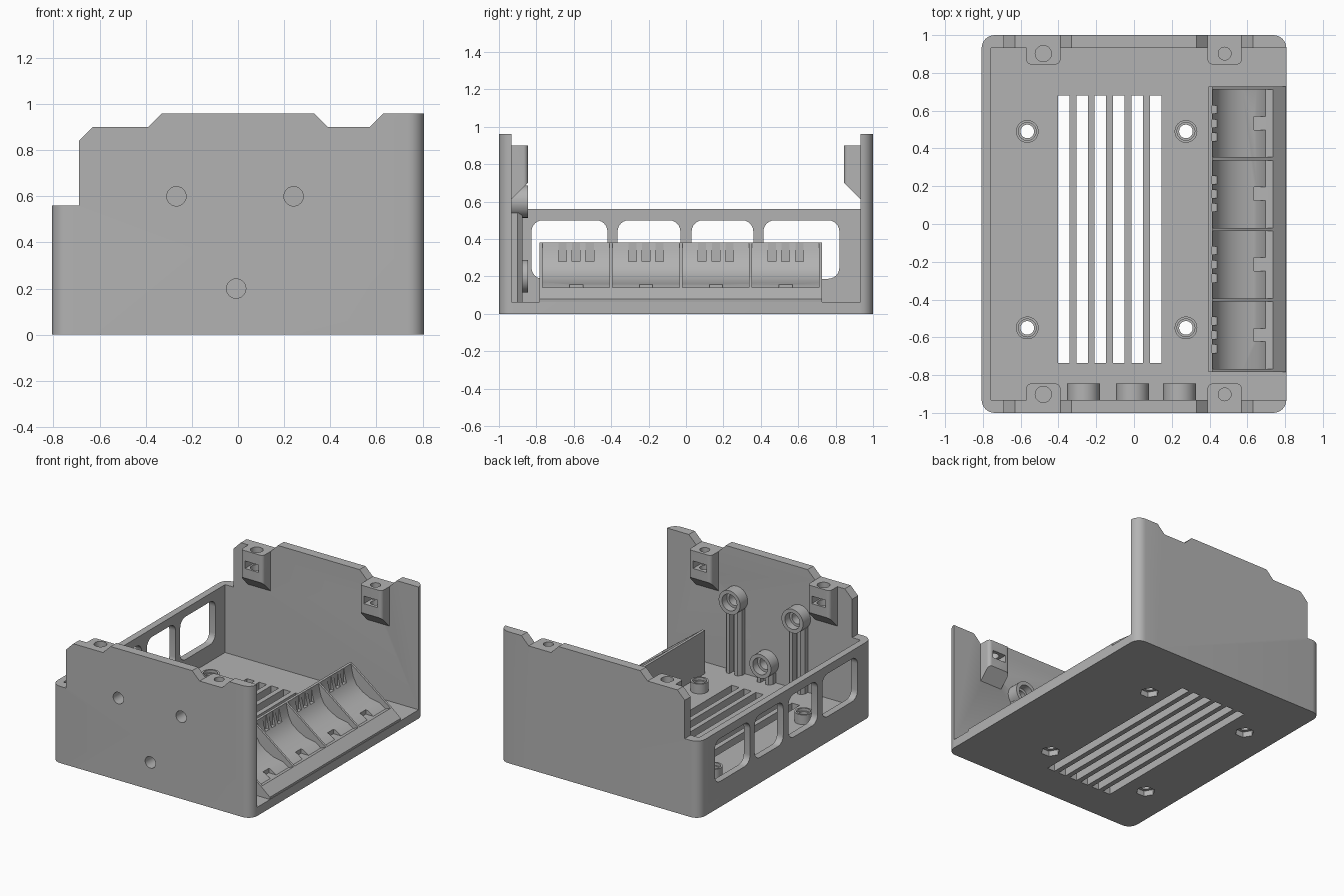
import bpy, bmesh, math
from mathutils import Vector

cube = bpy.data.objects.get("Cube")
if cube:
    bpy.data.objects.remove(cube, do_unlink=True)

grey = bpy.data.materials.new("grey plastic")
grey.use_nodes = True
COLOUR = (0.45, 0.45, 0.45, 1)
grey.diffuse_color = COLOUR
grey.node_tree.nodes["Principled BSDF"].inputs["Base Color"].default_value = COLOUR


def prism(name, pts, axis, lo, hi):
    """Extrude a 2D outline along an axis (x: y,z  y: x,z  z: x,y)."""
    place = {"x": lambda a, b: (lo, a, b), "y": lambda a, b: (a, lo, b), "z": lambda a, b: (a, b, lo)}[axis]
    bm = bmesh.new()
    face = bm.faces.new([bm.verts.new(place(a, b)) for a, b in pts])
    out = bmesh.ops.extrude_face_region(bm, geom=[face])
    step = Vector([(hi - lo) * (axis == c) for c in "xyz"])
    bmesh.ops.translate(bm, vec=step, verts=[v for v in out["geom"] if isinstance(v, bmesh.types.BMVert)])
    bmesh.ops.recalc_face_normals(bm, faces=bm.faces)
    mesh = bpy.data.meshes.new(name)
    bm.to_mesh(mesh)
    bm.free()
    mesh.materials.append(grey)
    ob = bpy.data.objects.new(name, mesh)
    bpy.context.collection.objects.link(ob)
    return ob


def rounded(x0, x1, y0, y1, r, n=6):
    pts = []
    for i, (cx, cy) in enumerate([(x1 - r, y1 - r), (x0 + r, y1 - r), (x0 + r, y0 + r), (x1 - r, y0 + r)]):
        for k in range(n + 1):
            a = math.pi / 2 * (i + k / n)
            pts.append((cx + r * math.cos(a), cy + r * math.sin(a)))
    return pts


def rect(x0, x1, y0, y1):
    return [(x0, y0), (x1, y0), (x1, y1), (x0, y1)]


def circle(cx, cy, r, n=32):
    return [(cx + r * math.cos(math.tau * k / n), cy + r * math.sin(math.tau * k / n)) for k in range(n)]


def boolean(ob, op, *tools):
    for tool in tools:
        mod = ob.modifiers.new("cut", "BOOLEAN")
        mod.operation, mod.object, mod.solver = op, tool, "EXACT"
        bpy.context.view_layer.objects.active = ob
        bpy.ops.object.modifier_apply(modifier=mod.name)
        bpy.data.objects.remove(tool, do_unlink=True)


W, FLOOR, INNER = 0.807, 0.064, 0.932
parts = []

# Case shell: stepped end-wall outline, rounded in plan, hollowed
outline = [(-W, 0), (W, 0), (W, 0.96), (0.63, 0.96), (0.57, 0.9), (0.39, 0.9), (0.33, 0.96), (-0.33, 0.96),
           (-0.39, 0.9), (-0.63, 0.9), (-0.69, 0.84), (-0.69, 0.56), (-W, 0.56)]
case = prism("case_shell", outline, "y", -1, 1)
boolean(case, "INTERSECT", prism("plan", rounded(-W, W, -1, 1, 0.07), "z", -0.1, 1.1))
boolean(case, "DIFFERENCE", prism("cavity", rect(-0.757, 1, -INNER, INNER), "z", FLOOR, 1.2))
parts.append(case)

# Side windows and floor vents
for y0, y1 in [(-0.826, -0.42), (-0.366, -0.03), (0.03, 0.36), (0.414, 0.82)]:
    boolean(case, "DIFFERENCE", prism("window", rounded(y0, y1, 0.187, 0.5, 0.06), "x", -1, -0.7))
for i in range(6):
    x = -0.403 + 0.0975 * i
    boolean(case, "DIFFERENCE", prism("vent", rect(x, x + 0.061, -0.735, 0.68), "z", -0.1, 0.2))

# Standoffs with screw holes and hexagonal nut pockets underneath
for x in (-0.565, 0.275):
    for y in (-0.55, 0.49):
        post = prism("standoff", circle(x, y, 0.06), "z", 0.05, 0.135)
        boolean(post, "DIFFERENCE",
                prism("rim", circle(x, y, 0.047), "z", 0.115, 0.2),
                prism("hole", circle(x, y, 0.036), "z", 0, 0.2))
        boolean(case, "DIFFERENCE",
                prism("hole", circle(x, y, 0.036), "z", -0.1, 0.2),
                prism("nut", circle(x, y, 0.065, 6), "z", -0.1, 0.04))
        parts.append(post)

# Lid screw bosses on both end walls, with nut slots
for s in (-1, 1):
    for x, r in ((-0.48, 0.043), (0.48, 0.034)):
        boss = prism("lid_boss", [(s * 0.96, 0.9), (s * 0.845, 0.9), (s * 0.845, 0.7), (s * 0.932, 0.612),
                                  (s * 0.96, 0.612)], "x", x - 0.09, x + 0.09)
        y0, y1 = sorted((s * 0.845, s * 1.2))
        boolean(boss, "INTERSECT", prism("plan", rounded(x - 0.09, x + 0.09, y0, y1, 0.025), "z", 0, 1))
        hole = circle(x, s * 0.902, r, 24)
        boolean(boss, "DIFFERENCE",
                prism("hole", hole, "z", 0.72, 1),
                prism("slot", rect(x - 0.055, x + 0.055, 0.77, 0.825), "y", s * 0.8, s * 0.945))
        boolean(case, "DIFFERENCE", prism("hole", hole, "z", 0.72, 1))
        parts.append(boss)

# Indicator sockets on the front wall, each on a grooved post
for x, z in ((-0.267, 0.6), (0.241, 0.6), (-0.008, 0.2)):
    socket = prism("indicator_socket", circle(x, z, 0.087), "y", -0.95, -0.845)
    boolean(socket, "DIFFERENCE",
            prism("bore", circle(x, z, 0.06), "y", -0.9, -0.8),
            prism("hole", circle(x, z, 0.042), "y", -1.1, -0.8))
    boolean(case, "DIFFERENCE", prism("hole", circle(x, z, 0.042), "y", -1.1, -0.8))
    rib = prism("socket_post", [(x - 0.065, -0.95), (x + 0.065, -0.95), (x + 0.065, -0.9), (x + 0.045, -0.875),
                                (x + 0.02, -0.875), (x + 0.02, -0.92), (x - 0.02, -0.92), (x - 0.02, -0.875),
                                (x - 0.045, -0.875), (x - 0.065, -0.9)], "z", 0.05, z - 0.06)
    parts += [socket, rib]

# Cable tray: scooped bed, triangular dividers and comb slots
Y0, Y1, TOP = -0.783, 0.727, 0.38
curve = [(0.415, TOP), (0.422, 0.34), (0.434, 0.29), (0.46, 0.24), (0.51, 0.2), (0.57, 0.17), (0.65, 0.155)]
bed = prism("cable_tray", [(0.395, 0.03), (0.8, 0.03), (0.806, 0.08), (0.735, 0.14), (0.695, 0.125)]
            + curve[::-1] + [(0.395, TOP)], "y", Y0, Y1)
pitch = (Y1 - Y0 - 0.016) / 4
for i in range(4):
    y = Y0 + 0.016 + pitch * i
    for k in range(3):
        a = y + 0.085 + 0.073 * k
        boolean(bed, "DIFFERENCE", prism("comb", rect(0.414, 0.5, a, a + 0.043), "z", 0.28, 0.5))
    boolean(bed, "DIFFERENCE", prism("notch", rect(0.635, 0.695, y + 0.145, y + 0.215), "z", 0.125, 0.3))
parts.append(bed)
for i in range(5):
    y = Y0 + pitch * i
    parts.append(prism("tray_divider", [(0.4, 0.05), (0.735, 0.05), (0.735, 0.14), (0.415, TOP), (0.4, TOP)],
                       "y", y, y + 0.016))

# Smooth curved walls, keep edges crisp
bpy.ops.object.select_all(action="DESELECT")
for ob in parts:
    ob.select_set(True)
bpy.context.view_layer.objects.active = case
bpy.ops.object.shade_smooth_by_angle(angle=math.radians(30))
